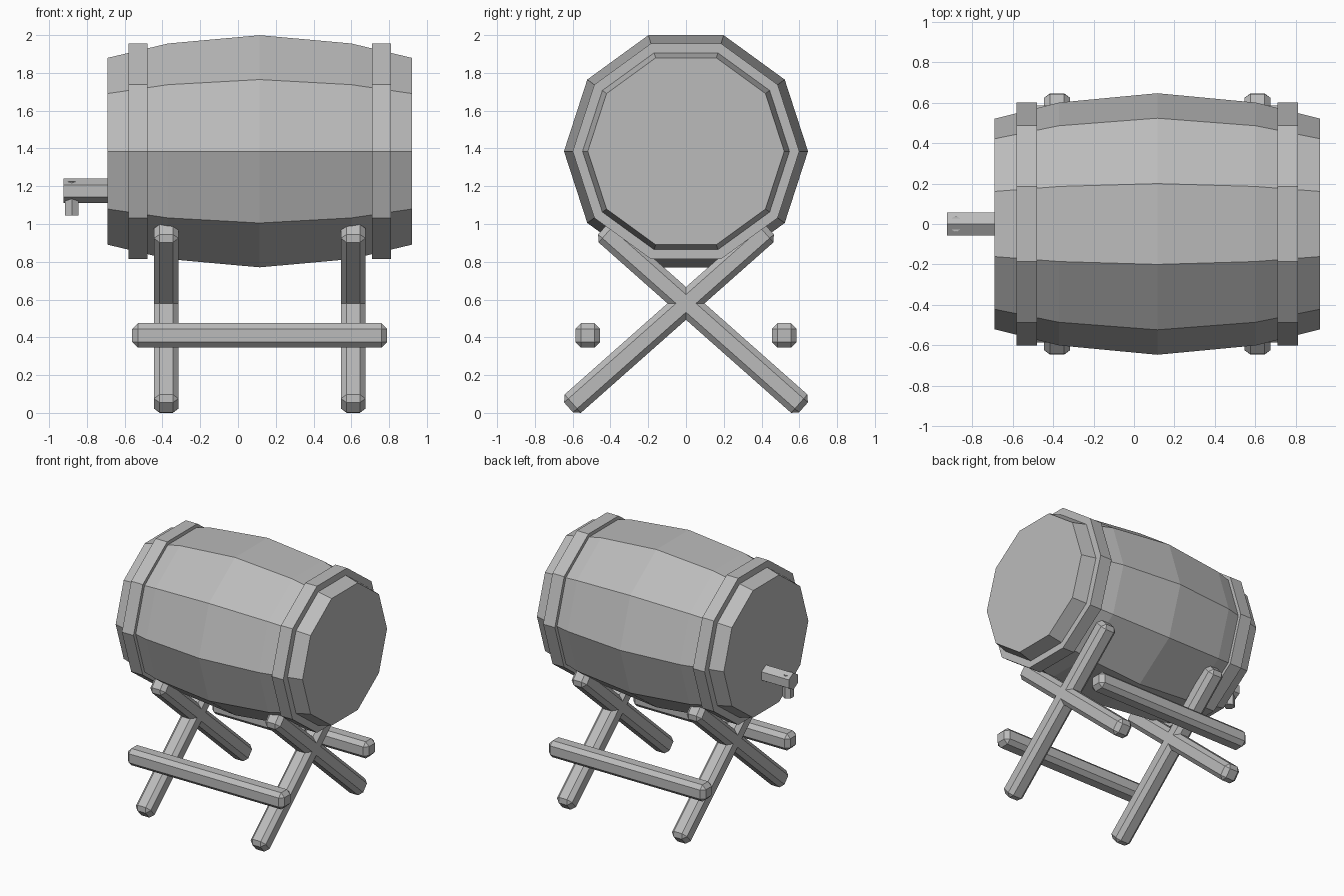
import bpy
import bmesh
from math import cos, sin, pi, atan2
from mathutils import Matrix, Vector

cube = bpy.data.objects.get("Cube")
if cube:
    bpy.data.objects.remove(cube, do_unlink=True)

GREY = (0.5, 0.5, 0.5, 1)
grey = bpy.data.materials.new("plain grey")
grey.use_nodes = True
grey.diffuse_color = GREY
grey.node_tree.nodes["Principled BSDF"].inputs["Base Color"].default_value = GREY


def finish(name, bm):
    bmesh.ops.recalc_face_normals(bm, faces=bm.faces)
    mesh = bpy.data.meshes.new(name)
    bm.to_mesh(mesh)
    bm.free()
    mesh.materials.append(grey)
    obj = bpy.data.objects.new(name, mesh)
    bpy.context.collection.objects.link(obj)
    return obj


def lathe(name, profile, sides, centre, turn=Matrix(), start=0.0):
    """Capped solid of revolution; profile holds (distance along x, radius)."""
    bm = bmesh.new()
    rings = []
    for x, r in profile:
        angles = [start + 2 * pi * i / sides for i in range(sides)]
        rings.append([bm.verts.new((x, r * cos(a), r * sin(a))) for a in angles])
    for a, b in zip(rings, rings[1:]):
        for i in range(sides):
            j = (i + 1) % sides
            bm.faces.new((a[i], a[j], b[j], b[i]))
    bm.faces.new(rings[0])
    bm.faces.new(rings[-1])
    bm.transform(Matrix.Translation(centre) @ turn)
    return finish(name, bm)


def beam(name, start, end, width=0.13, chamfer=0.03):
    """Square timber between two points with chamfered edges."""
    start, end = Vector(start), Vector(end)
    d = end - start
    turn = Matrix.Rotation(-atan2(d.z, d.y), 4, "X").inverted() if abs(d.x) < 1e-6 \
        else Matrix.Rotation(-pi / 2, 4, "Z")
    bm = bmesh.new()
    bmesh.ops.create_cube(bm, size=1)
    bm.transform(Matrix.Diagonal((width, d.length, width, 1)))
    bmesh.ops.bevel(bm, geom=bm.edges[:], offset=chamfer, segments=1,
                    affect="EDGES", profile=0.5)
    bm.transform(Matrix.Translation((start + end) / 2) @ turn)
    return finish(name, bm)


# Barrel and its two hoops
MID = Vector((0.115, 0, 1.385))
SIDES = 10
half = [(0.805, 0.52), (0.485, 0.60)]
lathe("barrel", [(-x, r) for x, r in half] + [(0, 0.646)] + half[::-1], SIDES, MID)
for side, sign in (("right", -1), ("left", 1)):
    hoop_centre = MID + Vector((sign * 0.645, 0, 0))
    lathe(side + "_hoop", [(-0.05, 0.6), (0.05, 0.6)], SIDES, hoop_centre)

# Crossed legs at each end of the stand
for side, x in (("right", -0.38), ("left", 0.61)):
    for name, s in (("front", 1), ("back", -1)):
        beam(f"{side}_{name}_leg", (x, -0.622 * s, 0.029), (x, 0.442 * s, 0.971))

# Long rails
for name, y in (("front", -0.52), ("back", 0.52)):
    beam(name + "_rail", (-0.56, y, 0.41), (0.79, y, 0.41))

# Tap: six-sided pipe with an upright spout through it
lathe("tap_pipe", [(-0.925, 0.065), (-0.6, 0.065)], 6, (0, 0, 1.175), start=pi / 2)
lathe("tap_spout", [(-0.18, 0.04), (0, 0.04)], 6, (-0.88, 0, 1.225),
      turn=Matrix.Rotation(-pi / 2, 4, "Y"), start=pi / 6 + pi / 2 - pi / 6 + pi / 2)
